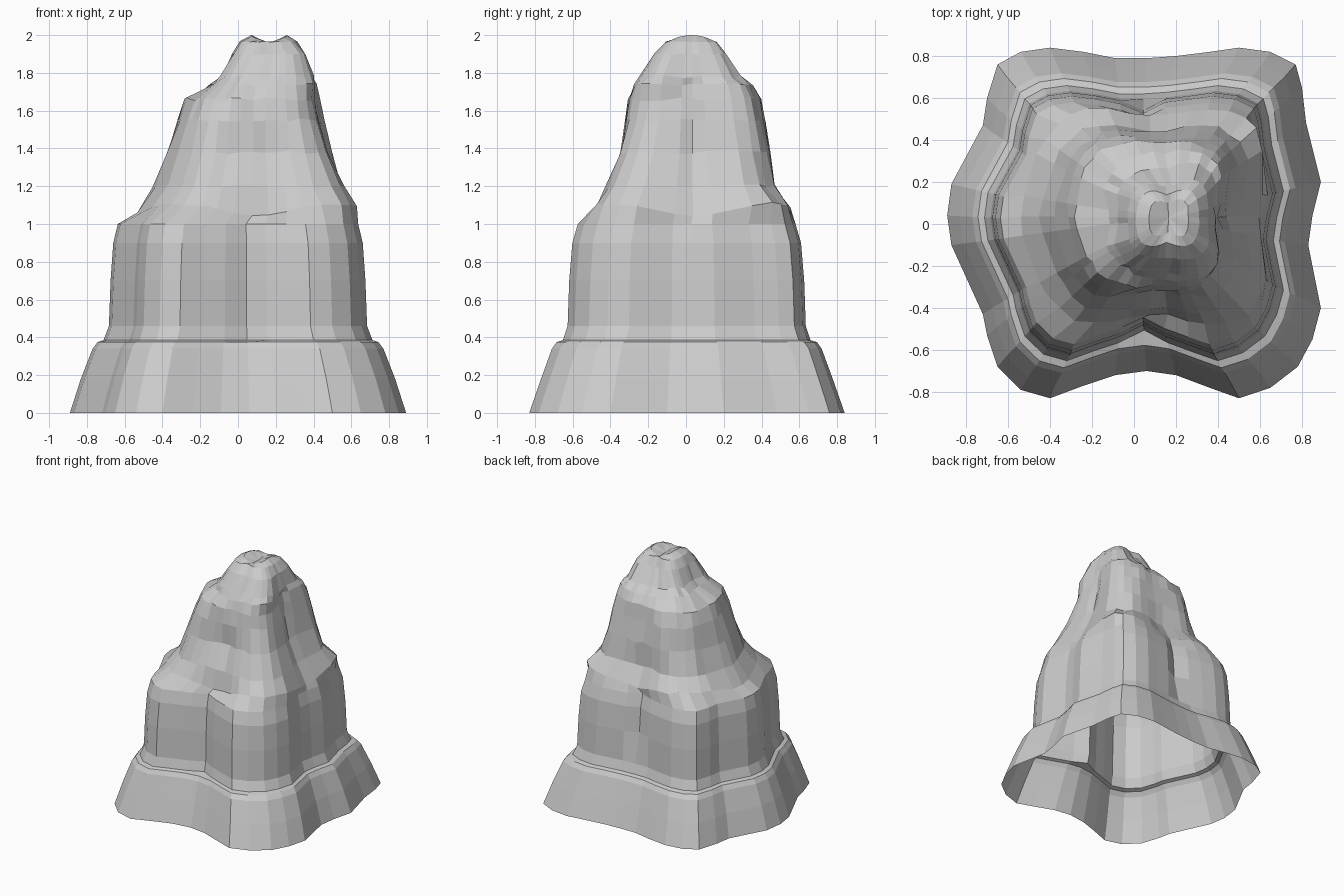
import bpy, bmesh, math, random
from mathutils import Vector

random.seed(4)

# Wavy foot outline, counter-clockwise from the right side
OUTLINE = [(.85, .04), (.89, .20), (.82, .48), (.80, .65), (.77, .76), (.65, .82),
           (.50, .84), (.36, .82), (.20, .80), (.06, .79), (-.09, .79), (-.24, .82),
           (-.40, .84), (-.54, .82), (-.65, .76), (-.70, .60), (-.72, .47), (-.87, .19),
           (-.89, .04), (-.87, -.10), (-.72, -.43), (-.70, -.53), (-.65, -.68),
           (-.54, -.79), (-.40, -.83), (-.24, -.77), (-.09, -.72), (.06, -.70),
           (.20, -.72), (.36, -.78), (.50, -.83), (.65, -.78), (.78, -.68),
           (.85, -.55), (.89, -.40), (.83, -.10)]
BACK_CREASE, FRONT_CREASE = 9, 27

# Lower body: height, x scale, y scale (skirt, ledge, walls)
BODY = [(0, 1, 1), (.18, .935, .925), (.34, .865, .855), (.375, .835, .825),
        (.385, .80, .785), (.46, .768, .755), (.70, .758, .745),
        (.90, .742, .725), (1.0, .715, .69)]

# Peak: height, centre x, then radius towards E NE N NW W SW S SE
PEAK = [(1.09, .10, .50, .64, .48, .64, .63, .63, .45, .64),
        (1.20, .10, .42, .54, .41, .55, .55, .54, .43, .56),
        (1.38, .10, .34, .49, .40, .49, .47, .47, .34, .47),
        (1.55, .10, .31, .45, .38, .46, .41, .42, .34, .41),
        (1.66, .10, .29, .42, .36, .41, .38, .37, .33, .38),
        (1.735, .11, .27, .38, .31, .31, .23, .28, .29, .36),
        (1.78, .13, .25, .32, .23, .25, .205, .27, .27, .33),
        (1.90, .16, .19, .23, .15, .20, .19, .22, .19, .24),
        (1.965, .16, .15, .17, .11, .16, .15, .17, .12, .17),
        (1.99, .165, .095, .11, .07, .10, .095, .11, .07, .11)]
CY = .03


def radius(radii, angle):
    """Smoothly blend the eight radii around the circle."""
    t = (angle / math.tau * 8) % 8
    i = int(t) % 8
    f = t - int(t)
    f = f * f * (3 - 2 * f)
    return radii[i] * (1 - f) + radii[(i + 1) % 8] * f


bm = bmesh.new()
rings = []

# Skirt, ledge and walls, creased at the middle of front and back
for z, sx, sy in BODY:
    ring = []
    for i, (x, y) in enumerate(OUTLINE):
        k = 1
        if (i == FRONT_CREASE and z > .38) or (i == BACK_CREASE and z > .6):
            k = .92
        ring.append(bm.verts.new((x * sx, y * sy * k, z)))
    rings.append(ring)

# Craggy peak with its left and back shoulders
for row in PEAK:
    z0, cx, *radii = row
    ring = []
    rough = .01 if z0 < 1.8 else .003
    for x, y in OUTLINE:
        a = math.atan2(y - CY, x - .10)
        r = radius(radii, a) + random.uniform(-rough, rough)
        z = z0 + random.uniform(-rough, rough)
        if z0 == 1.09:                      # corner lobes stand higher
            z += .03 * -math.cos(4 * a) - .01
        if z0 > 1.98:                       # two small horns at the summit
            z = 1.955 + .045 * abs(math.cos(a))
        ring.append(bm.verts.new((cx + r * math.cos(a), CY + r * math.sin(a), z)))
    rings.append(ring)

# Skin the rings and close the dipped summit; the underside stays open
n = len(OUTLINE)
for lo, hi in zip(rings, rings[1:]):
    for i in range(n):
        j = (i + 1) % n
        bm.faces.new((lo[i], lo[j], hi[j], hi[i]))
dip = bm.verts.new((.165, CY, 1.955))
for i in range(n):
    bm.faces.new((rings[-1][i], rings[-1][(i + 1) % n], dip))

mesh = bpy.data.meshes.new("rock_mountain")
bm.to_mesh(mesh)
bm.free()
rock = bpy.data.objects.new("rock_mountain", mesh)
bpy.context.collection.objects.link(rock)
